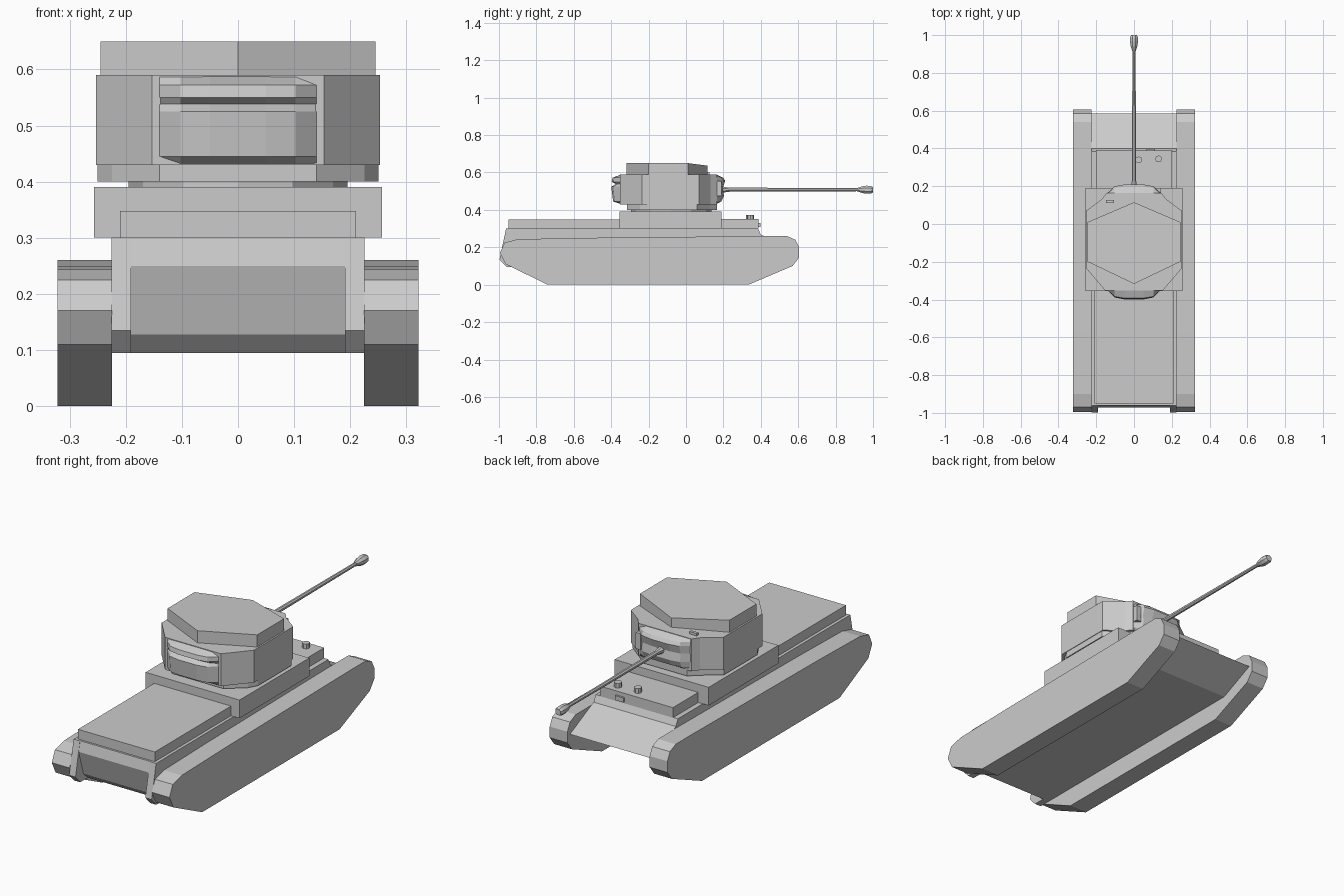
import bpy, bmesh, math

if "Cube" in bpy.data.objects:
    bpy.data.objects.remove(bpy.data.objects["Cube"])


def finish(name, bm):
    bmesh.ops.recalc_face_normals(bm, faces=bm.faces)
    me = bpy.data.meshes.new(name)
    bm.to_mesh(me)
    bm.free()
    ob = bpy.data.objects.new(name, me)
    bpy.context.collection.objects.link(ob)
    return ob


def prism(name, pts, a, b):
    """Extrude a closed loop of points (functions a and b place its two ends)."""
    bm = bmesh.new()
    lo = [bm.verts.new(a(*p)) for p in pts]
    hi = [bm.verts.new(b(*p)) for p in pts]
    bm.faces.new(lo)
    bm.faces.new(hi)
    n = len(pts)
    for i in range(n):
        j = (i + 1) % n
        bm.faces.new((lo[i], lo[j], hi[j], hi[i]))
    return finish(name, bm)


def side_prism(name, pts, x0, x1):
    return prism(name, pts, lambda y, z: (x0, y, z), lambda y, z: (x1, y, z))


def plan_prism(name, pts, z0, z1):
    return prism(name, pts, lambda x, y: (x, y, z0), lambda x, y: (x, y, z1))


def box(name, x0, x1, y0, y1, z0, z1):
    return plan_prism(name, [(x0, y0), (x1, y0), (x1, y1), (x0, y1)], z0, z1)


def mirrored(half):
    return half + [(-x, y) for x, y in reversed(half) if abs(x) > 1e-6]


def lathe_y(name, profile, z, sides):
    """Rings of (y, radius) joined along the y axis."""
    bm = bmesh.new()
    rings = [[bm.verts.new((r * math.cos(t), y, z + r * math.sin(t)))
              for t in (2 * math.pi * (k + .5) / sides for k in range(sides))]
             for y, r in profile]
    for p, q in zip(rings, rings[1:]):
        for i in range(sides):
            j = (i + 1) % sides
            bm.faces.new((p[i], p[j], q[j], q[i]))
    bm.faces.new(rings[0])
    bm.faces.new(rings[-1])
    return finish(name, bm)


def bulge(name, rows, base, half):
    """Faceted curved plate: rows of (y, z) at the centre, fading to base y at the edges."""
    bm = bmesh.new()
    cols = [(-1, 0), (-.72, .75), (-.35, .95), (.35, .95), (.72, .75), (1, 0)]
    grid = [[bm.verts.new((u * half, base + (y - base) * f, z)) for u, f in cols]
            for y, z in rows]
    for p, q in zip(grid, grid[1:]):
        for i in range(len(cols) - 1):
            bm.faces.new((p[i], p[i + 1], q[i + 1], q[i]))
    return finish(name, bm)


# Tracks
track = [(-.74, 0), (.335, 0), (.57, .10), (.605, .145), (.605, .20), (.585, .24),
         (.54, .26), (.41, .26), (-.57, .25), (-.90, .243), (-.97, .225),
         (-.995, .17), (-.965, .11)]
for s, n in ((-1, "left"), (1, "right")):
    side_prism("track_" + n, track, s * .225, s * .322)

# Hull with sloped front plate and undercut rear
hull = [(-.90, .095), (.40, .095), (.585, .18), (.40, .268), (.385, .30),
        (-.96, .30), (-.972, .25), (-.935, .128)]
side_prism("hull", hull, -.225, .225)
cheek = [(-.90, .095), (-.90, .30), (-.962, .30), (-.997, .135), (-.96, .095)]
for s, n in ((-1, "left"), (1, "right")):
    side_prism("rear_plate_" + n, cheek, s * .191, s * .2255)

# Decks on the hull
box("engine_deck", -.21, .21, -.95, -.355, .30, .348)
box("turret_platform", -.257, .257, -.355, .19, .30, .39)
box("driver_compartment", -.20, .20, .19, .388, .30, .35)

# Small deck fittings
for x, y in ((.025, .34), (.13, .345)):
    ring = [(x + .018 * math.cos(k * math.pi / 4), y + .018 * math.sin(k * math.pi / 4))
            for k in range(8)]
    plan_prism("deck_periscope", ring, .35, .373)
box("hull_gun_mount", .065, .11, .385, .397, .308, .33)

# Turret: base ring, skirt, body
ring = [(.195 * math.cos(k * math.pi / 6), -.08 + .215 * math.sin(k * math.pi / 6))
        for k in range(12)]
plan_prism("turret_ring", ring, .385, .402)
skirt = mirrored([(.14, -.315), (.225, -.245), (.25, -.20), (.25, .06),
                  (.165, .125), (.12, .165)])
plan_prism("turret_skirt", skirt, .40, .432)
body = mirrored([(.153, -.352), (.253, -.235), (.253, .07), (.17, .132), (.145, .165)])
plan_prism("turret_body", body, .43, .59)

# Thick six-sided roof, dipping slightly at the front
roof = [(0, -.317), (.245, -.20), (.245, .01), (0, .115), (-.245, .01), (-.245, -.20)]
prism("turret_roof", roof, lambda x, y: (x, y, .588),
      lambda x, y: (x, y, .65 - max(0, y - .01) * .13))

# Rear bulge and gun mantlet
bulge("turret_rear_bulge", [(-.352, .587), (-.395, .572), (-.40, .55), (-.375, .538),
                            (-.402, .525), (-.392, .445), (-.352, .432)], -.35, .142)
bulge("mantlet", [(.160, .59), (.20, .572), (.212, .555), (.198, .515),
                  (.205, .475), (.19, .445), (.160, .43)], .162, .143)
box("gun_sight", .115, .142, .155, .19, .475, .555)
box("roof_periscope", -.147, -.107, .112, .126, .585, .602)

# Gun barrel with muzzle brake
lathe_y("gun_barrel", [(.15, .034), (.205, .016), (.23, .012), (.60, .0105), (.93, .009)], .508, 8)
lathe_y("muzzle_brake", [(.915, .010), (.945, .020), (.965, .023), (.988, .022), (1.0, .016)], .508, 8)
